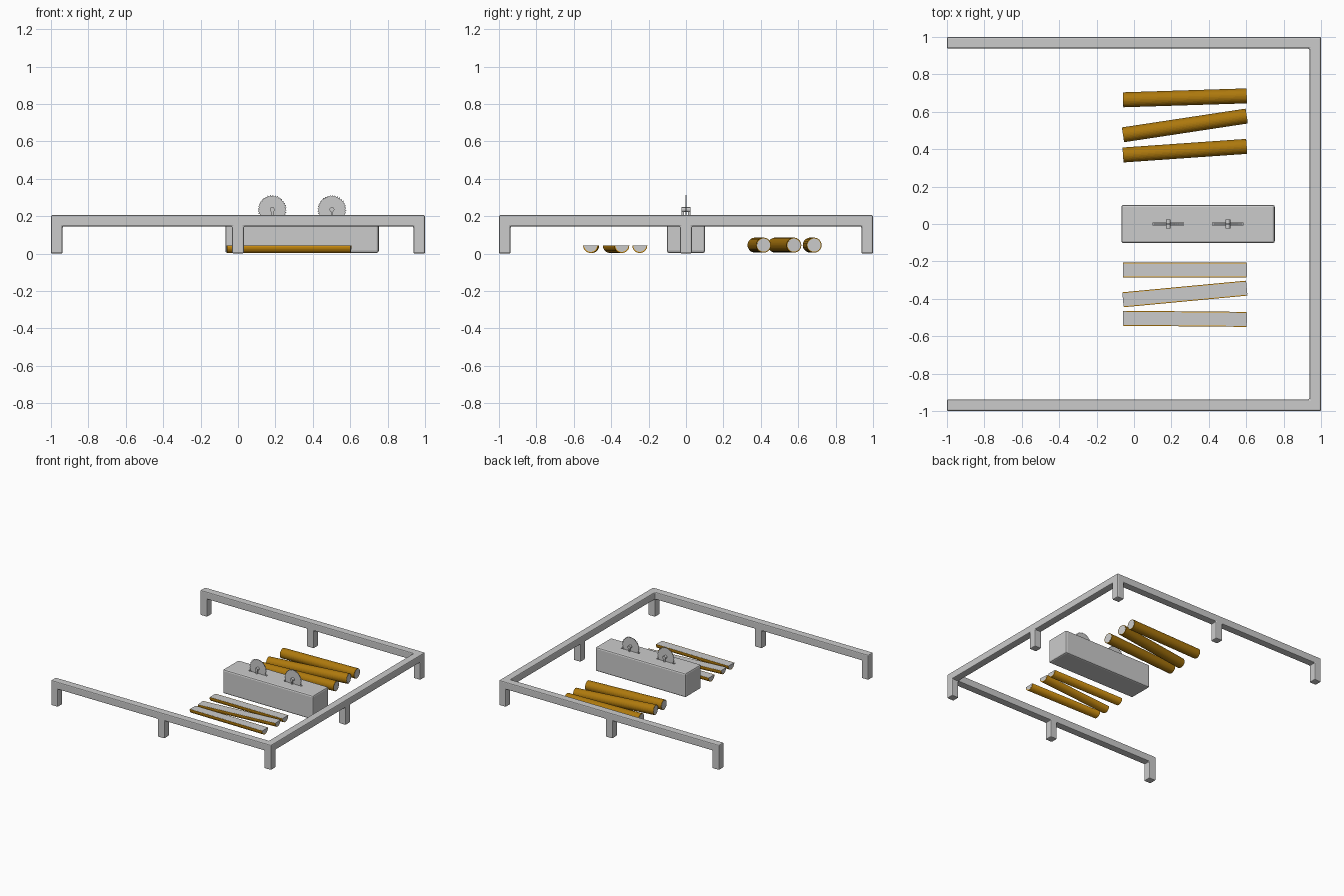
import bpy, bmesh, math
from mathutils import Matrix

if "Cube" in bpy.data.objects:
    bpy.data.objects.remove(bpy.data.objects["Cube"])

def material(name, rgb):
    m = bpy.data.materials.new(name)
    m.diffuse_color = (*rgb, 1)
    m.use_nodes = True
    m.node_tree.nodes["Principled BSDF"].inputs["Base Color"].default_value = m.diffuse_color
    return m

bark = material("bark", (0.42, 0.19, 0.004))
fresh_bark = material("fresh_bark", (0.75, 0.33, 0.006))

def make(name, bm, mat=None):
    bmesh.ops.recalc_face_normals(bm, faces=bm.faces)
    me = bpy.data.meshes.new(name)
    bm.to_mesh(me)
    bm.free()
    if mat:
        me.materials.append(mat)
    ob = bpy.data.objects.new(name, me)
    bpy.context.collection.objects.link(ob)
    return ob

def bevel(ob, width):
    b = ob.modifiers.new("bevel", 'BEVEL')
    b.width = width
    b.segments = 2
    b.limit_method = 'ANGLE'

def box(name, x0, x1, y0, y1, z0, z1):
    bm = bmesh.new()
    bmesh.ops.create_cube(bm, size=1, matrix=
        Matrix.Translation(((x0 + x1) / 2, (y0 + y1) / 2, (z0 + z1) / 2))
        @ Matrix.Diagonal((x1 - x0, y1 - y0, z1 - z0, 1)))
    return make(name, bm)

def prism(name, pts, depth, mat=None):
    """Extrude a closed 2D profile along local z, centred."""
    bm = bmesh.new()
    f = bm.faces.new([bm.verts.new((x, y, -depth / 2)) for x, y in pts])
    extrude(bm, [f], depth)
    return make(name, bm, mat)

def extrude(bm, faces, dz):
    r = bmesh.ops.extrude_face_region(bm, geom=faces, use_keep_orig=True)
    bmesh.ops.translate(bm, vec=(0, 0, dz),
                        verts=[v for v in r["geom"] if isinstance(v, bmesh.types.BMVert)])

# Fence: U-shaped rail open on the left, with posts pulled down from its underside
W, Z0, Z1 = 0.062, 0.145, 0.205
grid = [-1, W - 1, -W / 2, W / 2, 1 - W, 1]
bm = bmesh.new()
vert = {}
rail_cells, post_cells = [], []
for i in range(5):
    for j in range(5):
        if j in (0, 4) or i == 4:
            quad = []
            for a, b in ((i, j), (i + 1, j), (i + 1, j + 1), (i, j + 1)):
                if (a, b) not in vert:
                    vert[a, b] = bm.verts.new((grid[a], grid[b], Z0))
                quad.append(vert[a, b])
            f = bm.faces.new(quad)
            rail_cells.append(f)
            if i % 2 == 0 and j % 2 == 0:
                post_cells.append(f)
extrude(bm, rail_cells, Z1 - Z0)
for f in post_cells:
    extrude(bm, [f], -Z0)
bmesh.ops.delete(bm, geom=post_cells, context='FACES_ONLY')
bmesh.ops.recalc_face_normals(bm, faces=bm.faces)
bmesh.ops.dissolve_limit(bm, angle_limit=0.02, verts=bm.verts, edges=bm.edges)
bevel(make("fence", bm), 0.007)

# Saw bench body
bench = box("saw_bench", -0.068, 0.753, -0.102, 0.102, 0.003, 0.2)
bevel(bench, 0.012)

# Saw blades, slots, axles and brackets
R, BZ, TEETH = 0.078, 0.235, 36
for n, x in enumerate((0.183, 0.502), 1):
    slot = box(f"slot_cutter_{n}", x - 0.082, x + 0.082, -0.008, 0.008, 0.14, 0.3)
    slot.hide_render = True
    slot.hide_viewport = True
    cut = bench.modifiers.new("slot", 'BOOLEAN')
    cut.operation = 'DIFFERENCE'
    cut.solver = 'EXACT'
    cut.object = slot
    pts = []
    for t in range(TEETH):
        for k, r in ((0, R - 0.008), (0.8, R)):
            a = 2 * math.pi * (t + k) / TEETH
            pts.append((r * math.cos(a), r * math.sin(a)))
    stand = Matrix.Translation((x, 0, BZ)) @ Matrix.Rotation(math.pi / 2, 4, 'X')
    prism(f"saw_blade_{n}", pts, 0.004).data.transform(stand)
    bm = bmesh.new()
    bmesh.ops.create_cone(bm, cap_ends=True, segments=20, radius1=0.013, radius2=0.013,
                          depth=0.05, matrix=stand)
    make(f"axle_{n}", bm)
    for s, side in ((-1, "front"), (1, "back")):
        box(f"{side}_bracket_{n}", x - 0.006, x + 0.006,
            s * 0.017 - 0.006, s * 0.017 + 0.006, 0.198, BZ)

def log(name, yl, yr, r, z, half, mat):
    """Round or half log from left (yl) to right (yr): bark plus a pale core showing at the sawn faces."""
    n = 16 if half else 32
    span = math.pi if half else 2 * math.pi
    dx, dy = 0.66, yr - yl
    # local z lies along the log, local y is up
    lie = Matrix(((0, 0, 1, 0), (1, 0, 0, 0), (0, 1, 0, 0), (0, 0, 0, 1)))
    place = (Matrix.Translation((0.272, (yl + yr) / 2, z))
             @ Matrix.Rotation(math.atan2(dy, dx), 4, 'Z') @ lie)
    for part, rad, grow, m in (("bark", r, 0, mat), ("core", r - 0.005, 0.001, None)):
        pts = [(rad * math.cos(math.pi + span * k / n),
                rad * math.sin(math.pi + span * k / n) + (grow if half else 0))
               for k in range(n + (1 if half else 0))]
        prism(f"{name}_{part}", pts, math.hypot(dx, dy) + 2 * grow, m).data.transform(place)

# Whole logs at the back, split logs at the front
for n, (a, b) in enumerate([(0.664, 0.685), (0.477, 0.577), (0.369, 0.415)], 1):
    log(f"log_{n}", a, b, 0.040, 0.045, False, bark)
for n, (a, b) in enumerate([(-0.247, -0.247), (-0.405, -0.343), (-0.504, -0.510)], 1):
    log(f"split_log_{n}", a, b, 0.040, 0.043, True, fresh_bark)
